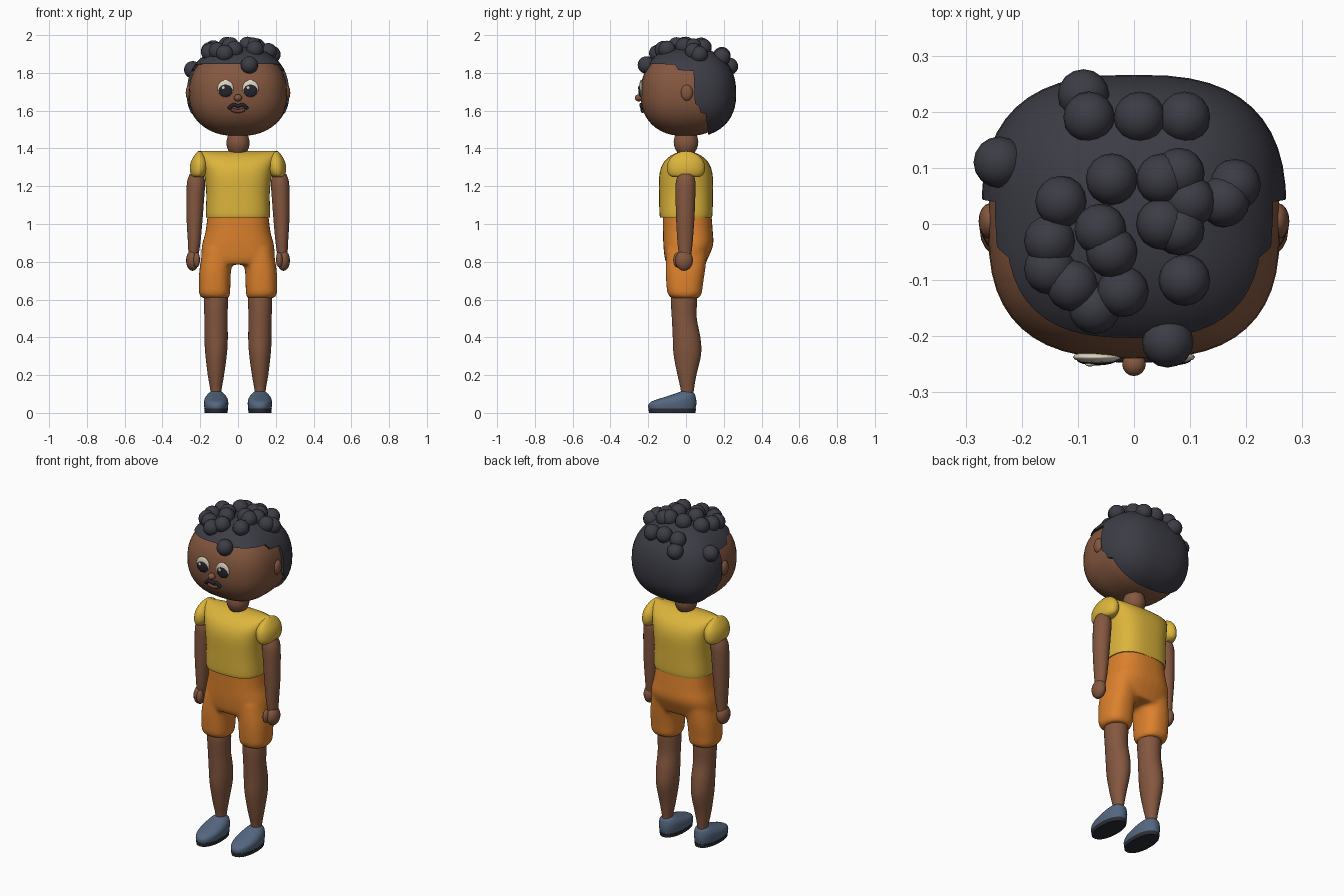
import bpy
from math import sin, cos, pi, radians, copysign

if "Cube" in bpy.data.objects:
    bpy.data.objects.remove(bpy.data.objects["Cube"])


def material(name, r, g, b):
    m = bpy.data.materials.new(name)
    m.use_nodes = True
    m.diffuse_color = (r, g, b, 1)
    m.node_tree.nodes["Principled BSDF"].inputs["Base Color"].default_value = (r, g, b, 1)
    return m


SKIN = material("brown skin", .23, .095, .05)
LIP = material("dark lip", .15, .05, .032)
HAIR = material("charcoal hair", .045, .045, .06)
SHIRT = material("yellow shirt", .72, .46, .045)
SHORTS = material("orange shorts", .72, .22, .026)
SHOE = material("slate shoe", .09, .135, .215)
SOLE = material("dark sole", .025, .026, .035)
EYE = material("cream eye", .72, .66, .52)
PUPIL = material("dark pupil", .018, .018, .026)
SIDES = (("right", -1), ("left", 1))


def activate(ob):
    bpy.ops.object.select_all(action='DESELECT')
    ob.select_set(True)
    bpy.context.view_layer.objects.active = ob


def smooth(ob, angle=45):
    activate(ob)
    bpy.ops.object.shade_smooth_by_angle(angle=radians(angle))


def new_object(name, verts, faces, mat):
    me = bpy.data.meshes.new(name)
    me.from_pydata(verts, [], faces)
    ob = bpy.data.objects.new(name, me)
    bpy.context.collection.objects.link(ob)
    me.materials.append(mat)
    return ob


def spline(rows, steps):
    """Smooth curve through rows of numbers."""
    out = []
    for i in range(len(rows) - 1):
        a, b, c, d = rows[max(i - 1, 0)], rows[i], rows[i + 1], rows[min(i + 2, len(rows) - 1)]
        for k in range(steps):
            t = k / steps
            out.append([q + t / 2 * (r - p + t * (2 * p - 5 * q + 4 * r - s + t * (3 * q - p - 3 * r + s)))
                        for p, q, r, s in zip(a, b, c, d)])
    return out + [list(rows[-1])]


def loft(name, rows, mat, power=2, steps=4, n=32, side=1):
    """Stack of rounded sections, listed upward as z, x, y, x radius, y radius."""
    rows = spline(rows, steps)
    verts, faces = [], []
    for z, x, y, rx, ry in rows:
        for k in range(n):
            c, s = cos(2 * pi * k / n), sin(2 * pi * k / n)
            verts.append((side * x + rx * copysign(abs(c) ** (2 / power), c),
                          y + ry * copysign(abs(s) ** (2 / power), s), z))
    for j in range(len(rows) - 1):
        for k in range(n):
            a, b = j * n + k, j * n + (k + 1) % n
            faces.append((a, b, b + n, a + n))
    faces += [tuple(reversed(range(n))), tuple(range(len(verts) - n, len(verts)))]
    ob = new_object(name, verts, faces, mat)
    smooth(ob)
    return ob


def ball(name, loc, size, mat, tilt=0, segments=16):
    bpy.ops.mesh.primitive_uv_sphere_add(segments=segments, ring_count=segments // 2 + 2,
                                         location=loc, rotation=(0, tilt, 0))
    ob = bpy.context.object
    ob.name = name
    ob.scale = size
    ob.data.materials.append(mat)
    smooth(ob, 60)
    return ob


# Head and hair share one rounded form
P, Q, HEAD_Z = 2.7, 2.3, 1.69


def rounded_head(name, mat, a, b, up, down, cy):
    rows = []
    for i in range(25):
        t = radians(-88 + 176 * i / 24)
        s, h = cos(t) ** (2 / Q), copysign(abs(sin(t)) ** (2 / Q), t)
        rows.append((HEAD_Z + h * (up if h > 0 else down), 0, cy, a * s, b * s))
    return loft(name, rows, mat, P, 1, 48)


def face_y(x, z):
    s = (1 - (abs(z - HEAD_Z) / .228) ** Q) ** (1 / Q)
    return -.24 * (s ** P - abs(x / .26) ** P) ** (1 / P)


def hair_z(x, y):
    s = min(1, (abs(x / .272) ** P + abs((y - .01) / .256) ** P) ** (1 / P))
    return HEAD_Z + .25 * (1 - s ** Q) ** (1 / Q)


rounded_head("head", SKIN, .26, .24, .235, .225, 0)
hair = rounded_head("hair_cap", HAIR, .272, .256, .25, .232, .01)

# Hairline cut, a side profile pushed through the hair
line = [(-.4, 1.85), (-.06, 1.845), (-.04, 1.815), (.04, 1.81), (.047, 1.64), (.07, 1.62),
        (.077, 1.59), (.105, 1.58), (.115, 1.5), (.12, 1.4), (.4, 1.4), (.4, 2.1), (-.4, 2.1)]
n = len(line)
cutter = new_object("hairline_cutter", [(x, y, z) for x in (-.5, .5) for y, z in line],
                    [tuple(reversed(range(n))), tuple(range(n, 2 * n))]
                    + [(k, (k + 1) % n, (k + 1) % n + n, k + n) for k in range(n)], HAIR)
cutter.hide_render = True
mod = hair.modifiers.new("hairline", 'BOOLEAN')
mod.operation, mod.solver, mod.object = 'INTERSECT', 'EXACT', cutter
activate(hair)
bpy.ops.object.modifier_apply(modifier="hairline")
bpy.data.objects.remove(cutter)
smooth(hair, 35)

# Curls, placed in hundredths
curls = [(-9, 23), (-8, 19), (1, 19), (9, 19), (-24, 11), (-4, 8), (-13, 4), (-15, -3),
         (-15, -8), (-11, -11), (-7, -15), (-2, -12), (-6, -1), (-4, -5), (9, -10), (6, -21),
         (5, 8), (8, 9), (10, 4), (5, 0), (8, -1), (18, 7), (16, 4)]
for i, (x, y) in enumerate(curls):
    x, y = x / 100, y / 100
    ball(f"curl_{i + 1}", (x, y, hair_z(x, y) + .008), (.046, .046, .046), HAIR)

# Face
for side, s in SIDES:
    x, z = s * .066, 1.715
    y = face_y(x, z)
    ball(side + "_eye_white", (x, y, z + .002), (.043, .011, .046), EYE)
    ball(side + "_eye_iris", (x, y - .004, z - .007), (.037, .011, .035), PUPIL)
    ball(side + "_eye_glint", (x - .012, y - .013, z + .006), (.009, .004, .009), EYE, segments=10)
    ball(side + "_ear", (s * .257, .005, 1.695), (.02, .032, .042), SKIN)
ball("nose", (0, -.25, 1.668), (.021, .021, .019), SKIN)


def strip(name, points, radius, mat):
    cu = bpy.data.curves.new(name, 'CURVE')
    cu.dimensions, cu.bevel_depth, cu.bevel_resolution = '3D', radius, 2
    cu.use_fill_caps = True
    sp = cu.splines.new('POLY')
    pts = spline(points, 4)
    sp.points.add(len(pts) - 1)
    for p, (x, z) in zip(sp.points, pts):
        p.co = (x, face_y(x, z) - .003, z, 1)
    cu.materials.append(mat)
    ob = bpy.data.objects.new(name, cu)
    bpy.context.collection.objects.link(ob)


strip("mouth", [(-.05, 1.61), (-.025, 1.632), (0, 1.624), (.025, 1.632), (.05, 1.61)], .009, PUPIL)
strip("lower_lip", [(-.035, 1.606), (0, 1.597), (.035, 1.606)], .01, LIP)

# Neck and shirt
loft("neck", [(1.37, 0, 0, .04, .04), (1.4, 0, 0, .056, .058), (1.435, 0, 0, .061, .065),
              (1.48, 0, 0, .05, .055)], SKIN)
loft("shirt_body", [(1.035, 0, 0, .168, .137), (1.06, 0, 0, .17, .141), (1.16, 0, 0, .168, .142),
                    (1.26, 0, 0, .178, .141), (1.32, 0, 0, .192, .122), (1.36, 0, 0, .204, .083),
                    (1.38, 0, 0, .211, .04), (1.386, 0, 0, .212, .006)], SHIRT, 2.7, 4, 48)

# Shorts, blended from hips and two legs
parts = [loft("shorts", [(.785, 0, 0, .185, .1), (.82, 0, .002, .195, .115), (.89, 0, .012, .19, .132),
                         (.96, 0, .01, .172, .132), (1.06, 0, .005, .16, .129)], SHORTS, 2.5)]
for side, s in SIDES:
    parts.append(loft(side + "_shorts_leg", [(.608, .12, -.005, .07, .073), (.63, .124, -.007, .082, .09),
                      (.68, .124, -.007, .084, .097), (.76, .12, -.003, .084, .105),
                      (.87, .1, .005, .085, .11)], SHORTS, 2.4, side=s))
for p in parts:
    p.select_set(True)
bpy.context.view_layer.objects.active = parts[0]
bpy.ops.object.join()
mod = parts[0].modifiers.new("blend", 'REMESH')
mod.mode, mod.voxel_size, mod.use_smooth_shade = 'VOXEL', .01, True
mod = parts[0].modifiers.new("soften", 'SMOOTH')
mod.factor, mod.iterations = .5, 8

# Limbs
for side, s in SIDES:
    loft(side + "_sleeve", [(1.248, .212, 0, .024, .07), (1.26, .209, 0, .04, .09), (1.29, .205, 0, .05, .1),
                            (1.33, .203, 0, .046, .094), (1.365, .203, 0, .027, .065),
                            (1.384, .203, 0, .01, .025)], SHIRT, side=s)
    loft(side + "_arm", [(.83, .236, -.005, .026, .032), (.9, .232, -.005, .033, .04),
                         (1.02, .23, -.004, .042, .048), (1.14, .226, -.003, .047, .052),
                         (1.22, .222, -.002, .048, .052), (1.265, .22, 0, .036, .04)], SKIN, side=s)
    ball(side + "_hand", (s * .241, -.01, .807), (.034, .047, .055), SKIN)
    ball(side + "_thumb", (s * .219, -.045, .81), (.018, .023, .04), SKIN)
    loft(side + "_leg", [(.08, .117, .007, .026, .03), (.13, .117, .007, .031, .036),
                         (.2, .117, .005, .043, .05), (.31, .116, .007, .057, .073),
                         (.4, .116, .003, .062, .073), (.5, .117, -.009, .061, .066),
                         (.59, .117, -.011, .064, .069), (.64, .117, -.01, .06, .065)], SKIN, side=s)
    loft(side + "_shoe", [(.02, .116, -.074, .061, .124), (.04, .116, -.073, .064, .127),
                          (.06, .116, -.064, .064, .119), (.08, .116, -.037, .058, .089),
                          (.1, .116, -.009, .044, .055), (.113, .116, 0, .028, .03)], SHOE, 2.2, side=s)
    loft(side + "_sole", [(0, .116, -.073, .06, .123), (.022, .116, -.073, .063, .126)], SOLE, 2.2, 1, side=s)
